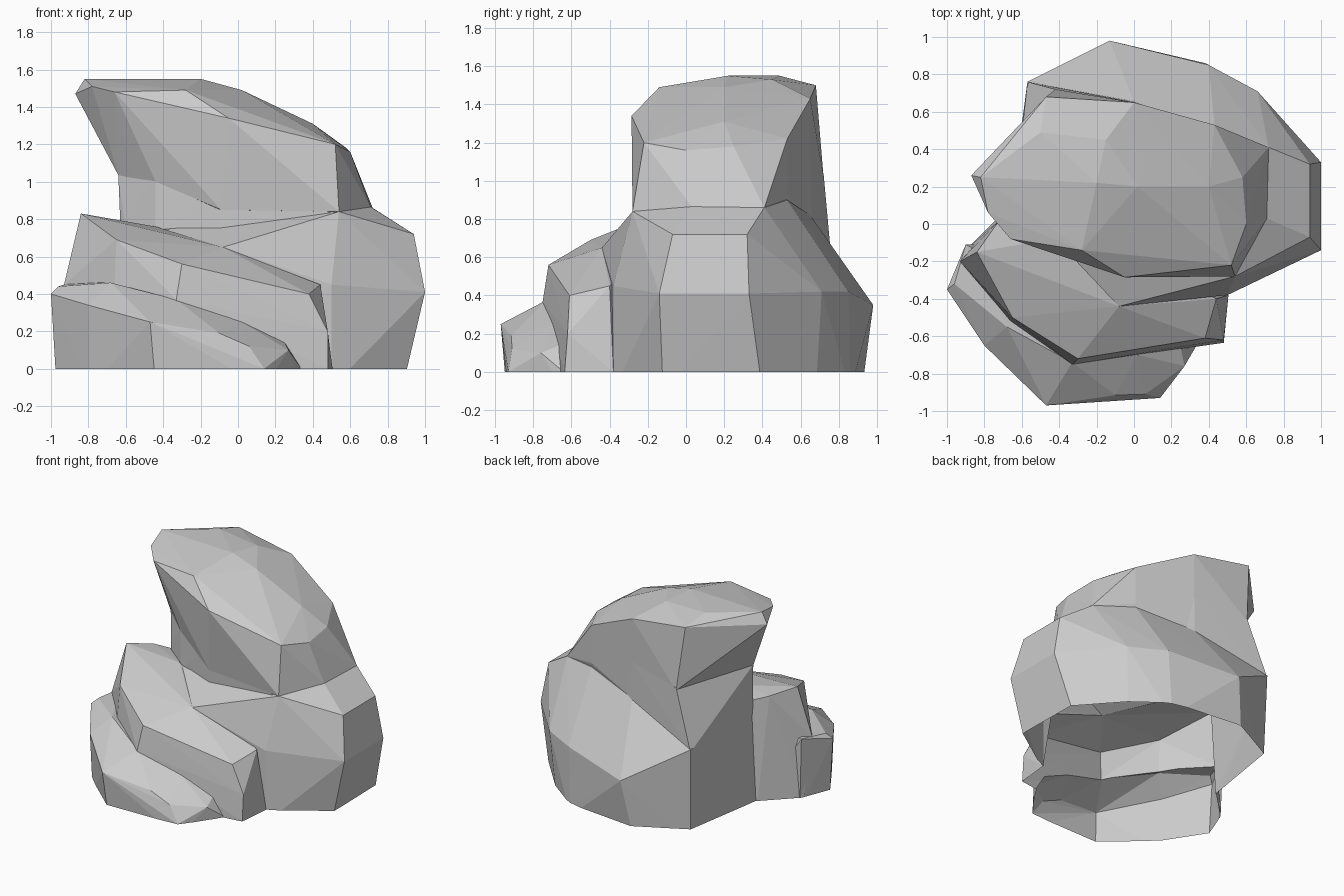
import bpy, bmesh


def stone(name, base, pts):
    """Convex faceted stone: base outline (x, y) on the ground plus upper corner points."""
    bm = bmesh.new()
    for x, y in base:
        bm.verts.new((x, y, 0))
        bm.verts.new((x, y, -0.1))
    for p in pts:
        bm.verts.new(p)
    res = bmesh.ops.convex_hull(bm, input=bm.verts[:])
    junk = {g for g in res["geom_interior"] + res["geom_unused"]
            if isinstance(g, bmesh.types.BMVert)}
    bmesh.ops.delete(bm, geom=list(junk), context='VERTS')
    bmesh.ops.recalc_face_normals(bm, faces=bm.faces[:])
    me = bpy.data.meshes.new(name)
    bm.to_mesh(me)
    bm.free()
    ob = bpy.data.objects.new(name, me)
    bpy.context.collection.objects.link(ob)
    return ob


# Main boulder with bulging right and back sides
boulder = stone("rock_outcrop",
    [(.88, -.12), (.87, .4), (.62, .68), (.38, .86), (-.2, .92), (-.555, .735),
     (-.66, .08), (-.3, -.35), (.5, -.38)],
    [(1, -.14, .41), (1, .33, .41), (.94, -.07, .72), (.94, .32, .72),
     (.72, .41, .86), (.71, .03, .865), (.54, -.28, .84), (-.08, -.44, .65),
     (.5, -.38, .45), (-.13, .98, .35), (.4, .85, .42), (.66, .71, .42),
     (-.22, .84, .53), (0, .65, .82), (.43, .53, .9), (-.57, .76, .62),
     (-.62, .08, .7), (-.44, -.1, .74)])

# Neck: the left column under the overhang
neck = stone("neck", [],
    [(-.62, .08, .55), (-.61, .06, .8), (-.64, .1, 1.04), (-.57, .04, 1.03),
     (-.42, .72, 1.04), (-.57, .76, .6), (-.44, -.07, .7), (-.44, -.07, 1.02),
     (-.1, -.21, .7), (-.09, -.22, 1.02), (.54, -.28, .82), (.7, .4, .8),
     (.4, .2, 1.0), (0, .655, .8), (0, .65, 1.1)])

# Overhanging cap, leaning to the left
cap = stone("cap", [], [
    (-.64, .1, 1.035), (-.57, .04, 1.02), (-.44, -.07, 1.0), (-.42, .72, 1.02),
    (-.09, -.22, .85), (0, .65, .82), (.43, .53, .93), (.72, .41, .86),
    (.71, .03, .865), (.54, -.28, .84),
    (-.87, .26, 1.47), (-.82, .25, 1.55), (-.78, .06, 1.51), (-.66, -.08, 1.48),
    (-.28, -.14, 1.49), (-.05, -.285, 1.34), (.52, -.22, 1.2), (.6, 0, 1.16),
    (.58, .25, 1.18), (.43, .53, 1.22), (0, .65, 1.43), (-.47, .68, 1.5),
    (-.5, .49, 1.55), (-.2, .22, 1.55), (-.15, .45, 1.53), (.02, .2, 1.49),
    (.4, .2, 1.31)])

# Upper ledge wrapping the front left
upper_step = stone("upper_step",
    [(-.89, -.13), (-.68, -.55), (-.33, -.74), (.48, -.635), (.505, -.38),
     (-.67, .09), (-.4, .2)],
    [(-.93, -.2, .45), (-.84, -.15, .83), (-.72, .02, .79), (-.65, -.5, .69),
     (-.3, -.72, .56), (.38, -.61, .40), (.44, -.4, .45), (.48, -.62, .2),
     (-.08, -.44, .65), (-.44, -.08, .76), (-.33, -.75, .37), (-.6, .1, .75)])

# Lowest ledge
lower_step = stone("lower_step",
    [(-.97, -.35), (-.79, -.63), (-.44, -.94), (.14, -.93), (.34, -.64),
     (-.88, -.12), (-.6, -.1)],
    [(-1, -.35, .4), (-.96, -.32, .44), (-.9, -.11, .46), (-.68, -.55, .46),
     (-.8, -.65, .34), (-.33, -.74, .37), (-.47, -.97, .25), (-.1, -.915, .19),
     (.06, -.91, .12), (.02, -.7, .25), (.25, -.66, .14), (.27, -.76, .1)])

# Merge the stones into one shell
bpy.context.view_layer.objects.active = boulder
for part in (neck, cap, upper_step, lower_step):
    mod = boulder.modifiers.new("union", 'BOOLEAN')
    mod.operation = 'UNION'
    mod.solver = 'EXACT'
    mod.object = part
    bpy.ops.object.modifier_apply(modifier=mod.name)
    bpy.data.objects.remove(part, do_unlink=True)

# Trim at ground level, leaving the underside open
bm = bmesh.new()
bm.from_mesh(boulder.data)
bmesh.ops.bisect_plane(bm, geom=bm.verts[:] + bm.edges[:] + bm.faces[:],
                       plane_co=(0, 0, 0), plane_no=(0, 0, -1), clear_outer=True)
bmesh.ops.remove_doubles(bm, verts=bm.verts[:], dist=.001)
bm.to_mesh(boulder.data)
bm.free()
